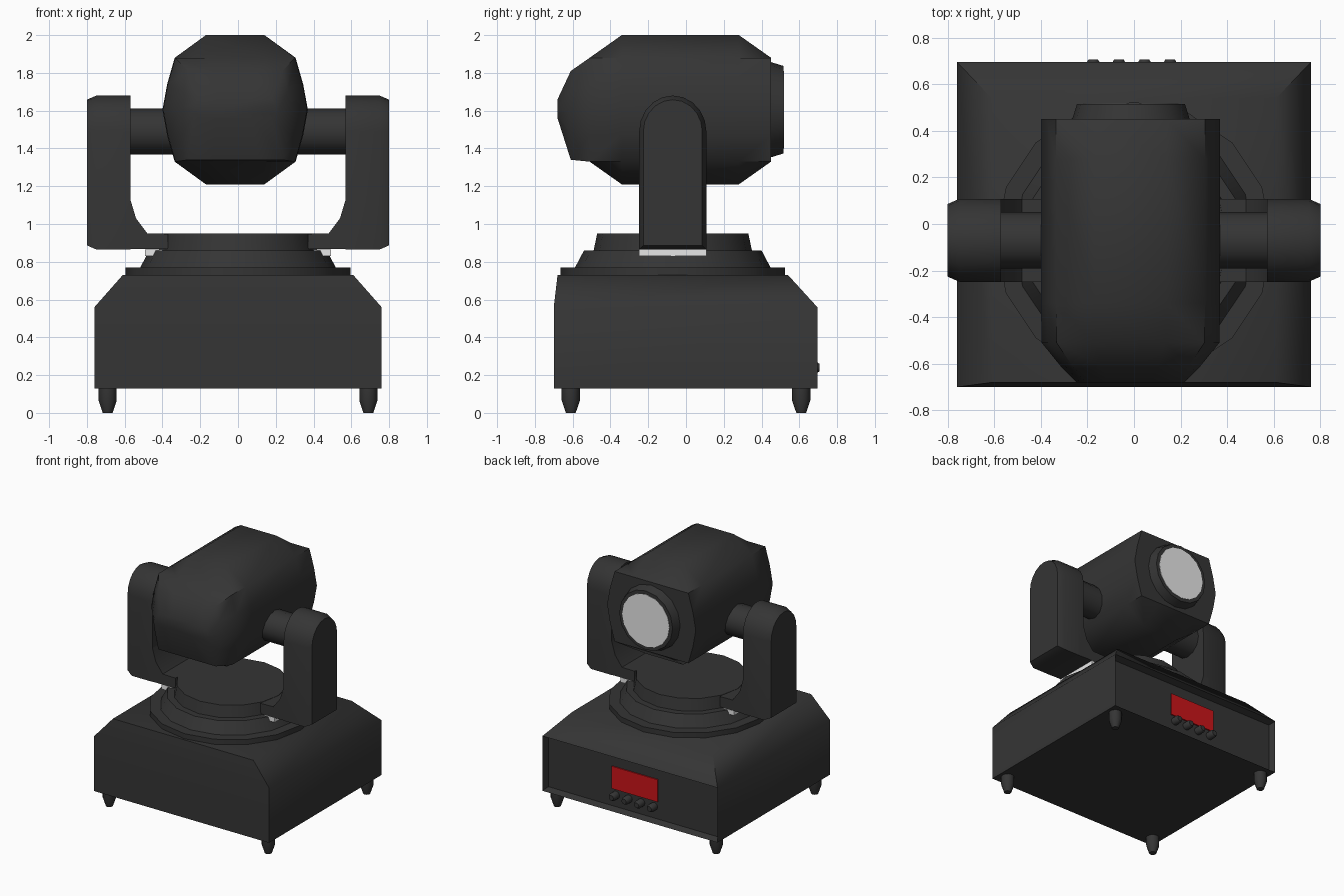
import bpy, bmesh, math
from mathutils import Vector

if "Cube" in bpy.data.objects:
    bpy.data.objects.remove(bpy.data.objects["Cube"])


def material(name, rgb):
    m = bpy.data.materials.new(name)
    m.diffuse_color = (*rgb, 1)
    m.use_nodes = True
    m.node_tree.nodes["Principled BSDF"].inputs["Base Color"].default_value = m.diffuse_color
    return m


BLACK = material("matte_black", (0.035, 0.035, 0.035))
GREY = material("light_grey", (0.8, 0.8, 0.8))
RED = material("display_red", (0.6, 0.007, 0.01))
YC = -0.07  # y of the pan axis


def finish(name, bm, mats, angle=50):
    bmesh.ops.recalc_face_normals(bm, faces=bm.faces)
    me = bpy.data.meshes.new(name)
    bm.to_mesh(me)
    bm.free()
    ob = bpy.data.objects.new(name, me)
    bpy.context.collection.objects.link(ob)
    for m in mats:
        me.materials.append(m)
    bpy.ops.object.select_all(action='DESELECT')
    ob.select_set(True)
    bpy.context.view_layer.objects.active = ob
    bpy.ops.object.shade_smooth_by_angle(angle=math.radians(angle))
    return ob


def loft_bm(rings):
    """Skin a list of equal-length rings and cap both ends."""
    bm = bmesh.new()
    vs = [[bm.verts.new(p) for p in r] for r in rings]
    n = len(vs[0])
    for a, b in zip(vs, vs[1:]):
        for i in range(n):
            j = (i + 1) % n
            bm.faces.new((a[i], a[j], b[j], b[i]))
    bm.faces.new(vs[0])
    bm.faces.new(vs[-1])
    return bm


def loft(name, rings, mat=BLACK, angle=50):
    return finish(name, loft_bm(rings), [mat], angle)


def turned(name, centre, axis, profile, n=16, mat=BLACK):
    """Round part: profile is (radius, distance along axis) pairs."""
    c = Vector(centre)
    u, v = {'x': ((0, 1, 0), (0, 0, 1)), 'y': ((1, 0, 0), (0, 0, 1)),
            'z': ((1, 0, 0), (0, 1, 0))}[axis]
    u, v = Vector(u), Vector(v)
    w = {'x': Vector((1, 0, 0)), 'y': Vector((0, 1, 0)), 'z': Vector((0, 0, 1))}[axis]
    ang = [2 * math.pi * i / n for i in range(n)]
    return loft(name, [[c + w * d + r * (u * math.cos(t) + v * math.sin(t)) for t in ang]
                       for r, d in profile], mat)


def rect(x, y0, y1, z):
    return [(-x, y0, z), (x, y0, z), (x, y1, z), (-x, y1, z)]


def box(name, x0, x1, y0, y1, z0, z1, mat):
    r = [(x0, y0), (x1, y0), (x1, y1), (x0, y1)]
    return loft(name, [[(x, y, z) for x, y in r] for z in (z0, z1)], mat)


# base housing with a recessed control panel on the back
bm = loft_bm([rect(0.76, -0.70, 0.695, 0.13), rect(0.76, -0.70, 0.695, 0.56),
              rect(0.61, -0.68, 0.54, 0.73)])
bmesh.ops.recalc_face_normals(bm, faces=bm.faces)
back = [f for f in bm.faces if f.normal.y > 0.95]
bmesh.ops.inset_individual(bm, faces=back, thickness=0.025)
bmesh.ops.translate(bm, verts=back[0].verts, vec=(0, -0.05, 0))
finish("base_housing", bm, [BLACK])

# display plate and buttons
box("display", -0.21, 0.19, 0.64, 0.654, 0.285, 0.46, RED)
for i in range(4):
    turned("button", (-0.175 + 0.11 * i, 0.64, 0.24), 'y',
           [(0.03, 0), (0.03, 0.05), (0.02, 0.067)], 12)

# feet
for sx in (-1, 1):
    for sy in (-1, 1):
        turned("foot", (0.69 * sx, 0.61 * sy, 0), 'z',
               [(0.026, 0), (0.048, 0.065), (0.048, 0.135)], 12)

# pan disc, cone and turntable
turned("pan_disc", (0, YC, 0), 'z', [(0.595, 0.72), (0.595, 0.77)])
turned("pan_cone", (0, YC, 0), 'z', [(0.52, 0.765), (0.47, 0.86)])
turned("turntable", (0, YC, 0), 'z', [(0.42, 0.855), (0.40, 0.95)])

# yoke: upright with rounded top, curved foot, grey pad and tilt shaft per side
W = 0.178
arc = [math.pi * i / 10 for i in range(11)]


def upright_ring(x, inset):
    w = W - inset
    pts = [(w * math.cos(t), 1.49 + (0.19 - inset) * math.sin(t)) for t in arc]
    pts += [(-w, 0.865 + inset), (w, 0.865 + inset)]
    return [(x, YC + y, z) for y, z in pts]


foot_profile = [(0.37, 0.867), (0.62, 0.867), (0.62, 1.13), (0.57, 1.13),
                (0.54, 1.03), (0.48, 0.95), (0.37, 0.948)]
for s, side in ((-1, "left"), (1, "right")):
    loft(side + "_yoke_arm", [upright_ring(s * 0.57, 0), upright_ring(s * 0.75, 0),
                              upright_ring(s * 0.80, 0.022)])
    loft(side + "_yoke_foot", [[(s * x, YC + y, z) for x, z in foot_profile] for y in (-W, W)])
    xs = sorted((s * 0.40, s * 0.492))
    box(side + "_yoke_pad", *xs, YC - W, YC + W, 0.83, 0.866, GREY)
    turned(side + "_tilt_shaft", (0, YC, 1.49), 'x', [(0.122, s * 0.30), (0.122, s * 0.60)], 12)

# lamp head: faceted section, clamped and narrowed towards its ends
half = [(0.155, 0.395), (0.32, 0.275), (0.36, 0.135), (0.385, 0),
        (0.36, -0.135), (0.32, -0.275), (0.155, -0.395)]
section = half + [(-x, z) for x, z in reversed(half)]


def head_ring(y, sx, ztop, zbot):
    ring = []
    for x, z in section:
        z = min(z, 0.275) * ztop / 0.275 if ztop < 0.3 and z > 0 else z
        z = max(z, -0.275) * zbot / 0.275 if zbot < 0.3 and z < 0 else z
        ring.append((-0.015 + x * sx, y, 1.605 + z))
    return ring


loft("lamp_head", [head_ring(0.45, 1, 0.275, 0.275), head_ring(0.28, 1, 0.395, 0.395),
                   head_ring(-0.34, 1, 0.395, 0.395), head_ring(-0.51, 0.99, 0.275, 0.275),
                   head_ring(-0.61, 0.78, 0.205, 0.265), head_ring(-0.68, 0.60, 0.055, 0.045)])

# lens bezel and lens
turned("lens_bezel", (-0.013, 0, 1.605), 'y', [(0.255, 0.44), (0.232, 0.515)])
turned("lens", (-0.013, 0, 1.605), 'y', [(0.205, 0.51), (0.205, 0.518)], mat=GREY)
